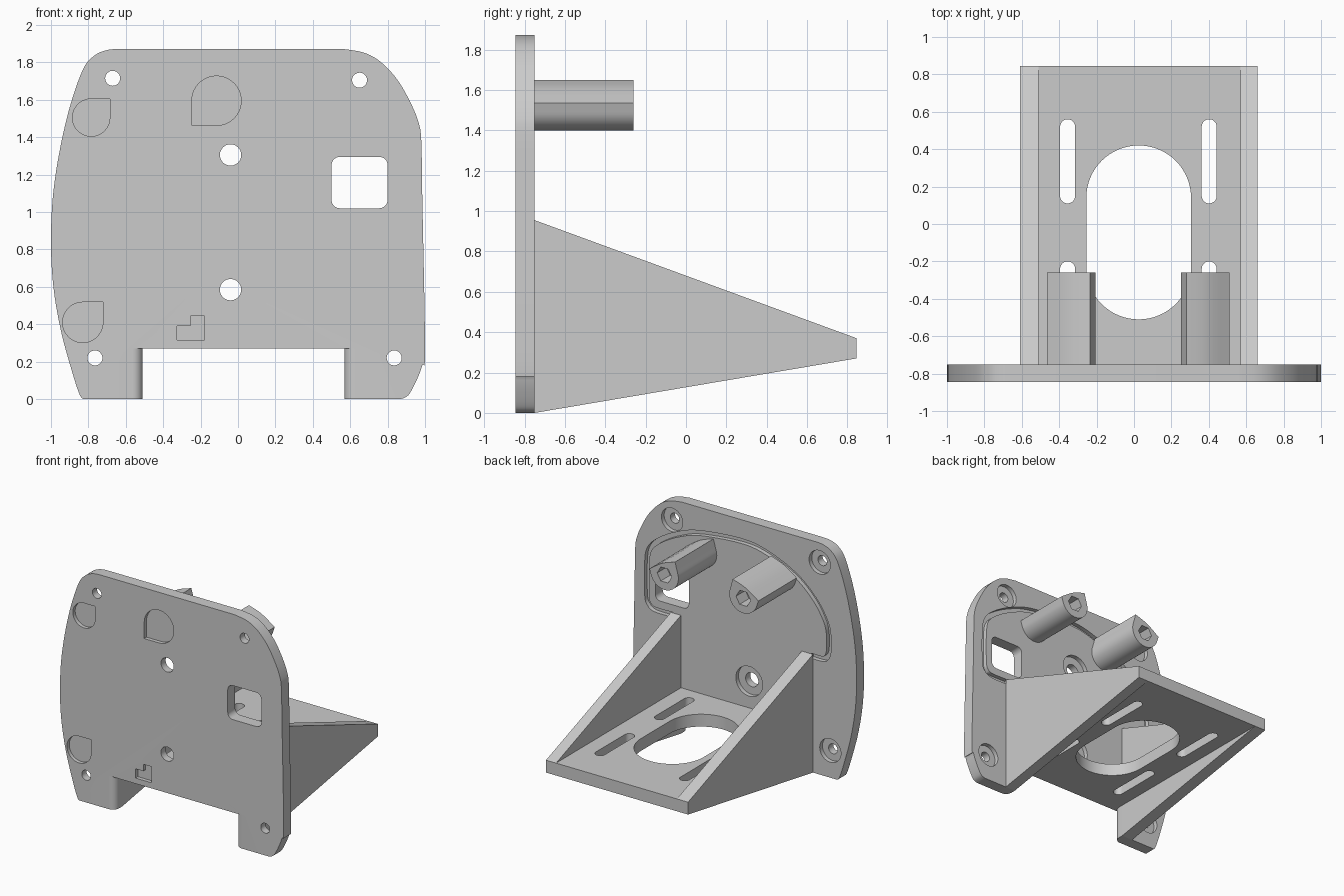
import bpy, bmesh
from math import sin, cos, pi, radians, hypot

if "Cube" in bpy.data.objects:
    bpy.data.objects.remove(bpy.data.objects["Cube"])


# ---------- helpers ----------
def prism(name, pts, a, b, axis='y'):
    """Extrude a 2D profile from a to b along an axis."""
    place = {'x': lambda p, t: (t, p[0], p[1]),
             'y': lambda p, t: (p[0], t, p[1]),
             'z': lambda p, t: (p[0], p[1], t)}[axis]
    bm = bmesh.new()
    lo = [bm.verts.new(place(p, a)) for p in pts]
    hi = [bm.verts.new(place(p, b)) for p in pts]
    bm.faces.new(lo)
    bm.faces.new(hi[::-1])
    n = len(pts)
    for i in range(n):
        j = (i + 1) % n
        bm.faces.new((lo[j], lo[i], hi[i], hi[j]))
    bmesh.ops.recalc_face_normals(bm, faces=bm.faces)
    me = bpy.data.meshes.new(name)
    bm.to_mesh(me)
    bm.free()
    ob = bpy.data.objects.new(name, me)
    bpy.context.collection.objects.link(ob)
    return ob


def arc(cx, cy, r, a0, a1, n):
    return [(cx + r * cos(radians(a0 + (a1 - a0) * i / n)),
             cy + r * sin(radians(a0 + (a1 - a0) * i / n))) for i in range(n + 1)]


def circle(cx, cy, r, n=40):
    return arc(cx, cy, r, 0, 360, n)[:-1]


def slot(cx, y0, y1, r, n=20):
    return arc(cx, y1 - r, r, 0, 180, n) + arc(cx, y0 + r, r, 180, 360, n)


def spline(pts, n=5):
    """Smooth curve through the points."""
    p = [pts[0]] + pts + [pts[-1]]
    out = []
    for i in range(1, len(p) - 2):
        for k in range(n):
            t = k / n
            out.append(tuple(0.5 * (2 * b + (c - a) * t + (2*a - 5*b + 4*c - d) * t*t
                                    + (3*b - a - 3*c + d) * t**3)
                             for a, b, c, d in zip(p[i-1], p[i], p[i+1], p[i+2])))
    return out + [pts[-1]]


def band(path, w):
    """Closed outline of a strip of width w along a path."""
    left, right = [], []
    for i, (x, y) in enumerate(path):
        (x0, y0), (x1, y1) = path[max(i - 1, 0)], path[min(i + 1, len(path) - 1)]
        l = hypot(x1 - x0, y1 - y0)
        nx, ny = -(y1 - y0) / l * w / 2, (x1 - x0) / l * w / 2
        left.append((x + nx, y + ny))
        right.append((x - nx, y - ny))
    return left + right[::-1]


def boolean(ob, pts, a, b, axis='y', op='DIFFERENCE'):
    tool = prism('cutter', pts, a, b, axis)
    m = ob.modifiers.new('bool', 'BOOLEAN')
    m.operation, m.solver, m.object = op, 'EXACT', tool
    dg = bpy.context.evaluated_depsgraph_get()
    me = bpy.data.meshes.new_from_object(ob.evaluated_get(dg))
    ob.modifiers.clear()
    ob.data = me
    bpy.data.objects.remove(tool)


FRONT, BACK, END = -0.845, -0.75, 0.845
MID = 0.0275                                  # symmetry line of the bracket

# ---------- mounting plate ----------
left_side = spline([(-.81, 0), (-.845, .02), (-.90, .19), (-.95, .38), (-.987, .6),
                    (-1, .83), (-.99, 1.08), (-.955, 1.32), (-.9, 1.56), (-.83, 1.76),
                    (-.77, 1.835), (-.7, 1.866), (-.63, 1.872)])
right_side = spline([(.56, 1.872), (.67, 1.853), (.76, 1.805), (.85, 1.71), (.92, 1.59),
                     (.965, 1.48), (.98, 1.38), (.985, 1.1), (1, .27), (.985, .18),
                     (.95, .09), (.91, .02), (.87, 0)])
plate = prism('mounting_plate',
              left_side + right_side + [(.57, 0), (.57, .27), (-.51, .27), (-.51, 0)],
              FRONT, BACK)

# rounded front edges on the inside of both feet
for x, s in ((-.51, 1), (.57, -1)):
    r = .055
    a = arc(x - s * r, FRONT + r, r, 270, 360 if s > 0 else 180, 8)
    boolean(plate, a + [(x + s * .03, FRONT + r), (x + s * .03, FRONT - .03),
                        (x - s * r, FRONT - .03)], -.03, .2699, 'z')

# screw holes with counterbores on the back
corner = [(-.67, 1.715), (.65, 1.705), (-.765, .22), (.835, .22)]
centre = [(-.04, 1.305), (-.04, .585)]
for spots, r, big in ((corner, .04, .095), (centre, .057, .12)):
    for x, z in spots:
        boolean(plate, circle(x, z, r), -1, -.6)
        boolean(plate, circle(x, z, big), BACK - .035, -.6)

# window
win = []
for cx, cz, a0 in ((.755, 1.25, 0), (.545, 1.25, 90), (.545, 1.065, 180), (.755, 1.065, 270)):
    win += arc(cx, cz, .045, a0, a0 + 90, 8)
boolean(plate, win, -1, -.6)

# sealing groove on the back
groove = spline([(.64, .94), (.8, .94), (.855, .97), (.875, 1.04), (.875, 1.3), (.85, 1.42),
                 (.76, 1.51), (.6, 1.6), (.4, 1.665), (.03, 1.7), (-.2, 1.665), (-.45, 1.555),
                 (-.62, 1.41), (-.72, 1.26), (-.75, 1.15), (-.75, 1.02), (-.73, .96),
                 (-.69, .94), (-.59, .94)])
boolean(plate, band(groove, .04), BACK - .035, -.7)

# shallow recesses in the front: three drops and one stepped mark
for cx, cz, r, a in ((-.785, 1.505, .1, 45), (-.83, .41, .108, 45), (-.115, 1.595, .132, 225)):
    k = r * 2 ** .5
    drop = arc(cx, cz, r, a + 45, a + 315, 30) + [(cx + k * cos(radians(a)), cz + k * sin(radians(a)))]
    boolean(plate, drop, -1, FRONT + .03)
boolean(plate, [(-.325, .315), (-.18, .315), (-.18, .445), (-.255, .445), (-.255, .39), (-.325, .39)],
        -1, FRONT + .03)

# ---------- shelf with central opening and slots ----------
shelf = prism('shelf', [(-.51, BACK), (.57, BACK), (.57, END), (-.51, END)], .27, .37, 'z')
boolean(shelf, slot(.025, -.51, .42, .28, 32), 0, 1, 'z')
for x in (-.355, .402):
    for y in (.11, -.65):
        boolean(shelf, slot(x, y, y + .45, .04), 0, 1, 'z')

# ---------- triangular side walls ----------
for side, x0, x1 in (('left', -.61, -.51), ('right', .57, .66)):
    prism(side + '_wall', [(BACK, 0), (END, .27), (END, .37), (BACK, .955)], x0, x1, 'x')

# ---------- posts with hexagonal sockets ----------
profile = arc(-.33, 1.525, .125, 195, 380, 28) + spline([(-.235, 1.65), (-.35, 1.61), (-.465, 1.535)], 4)
for side in ('left', 'right'):
    flip = (lambda x: x) if side == 'left' else (lambda x: .045 - x)
    post = prism(side + '_post', [(flip(x), z) for x, z in profile], BACK, -.26)
    boolean(post, [(flip(x), z) for x, z in circle(-.33, 1.52, .065, 6)], -.38, 0)
    boolean(post, [(flip(x), z) for x, z in circle(-.33, 1.52, .035, 24)], -.7, 0)

# ---------- shading ----------
bpy.ops.object.select_all(action='DESELECT')
for ob in bpy.context.scene.objects:
    ob.select_set(True)
    bpy.context.view_layer.objects.active = ob
bpy.ops.object.shade_smooth_by_angle(angle=radians(30))
